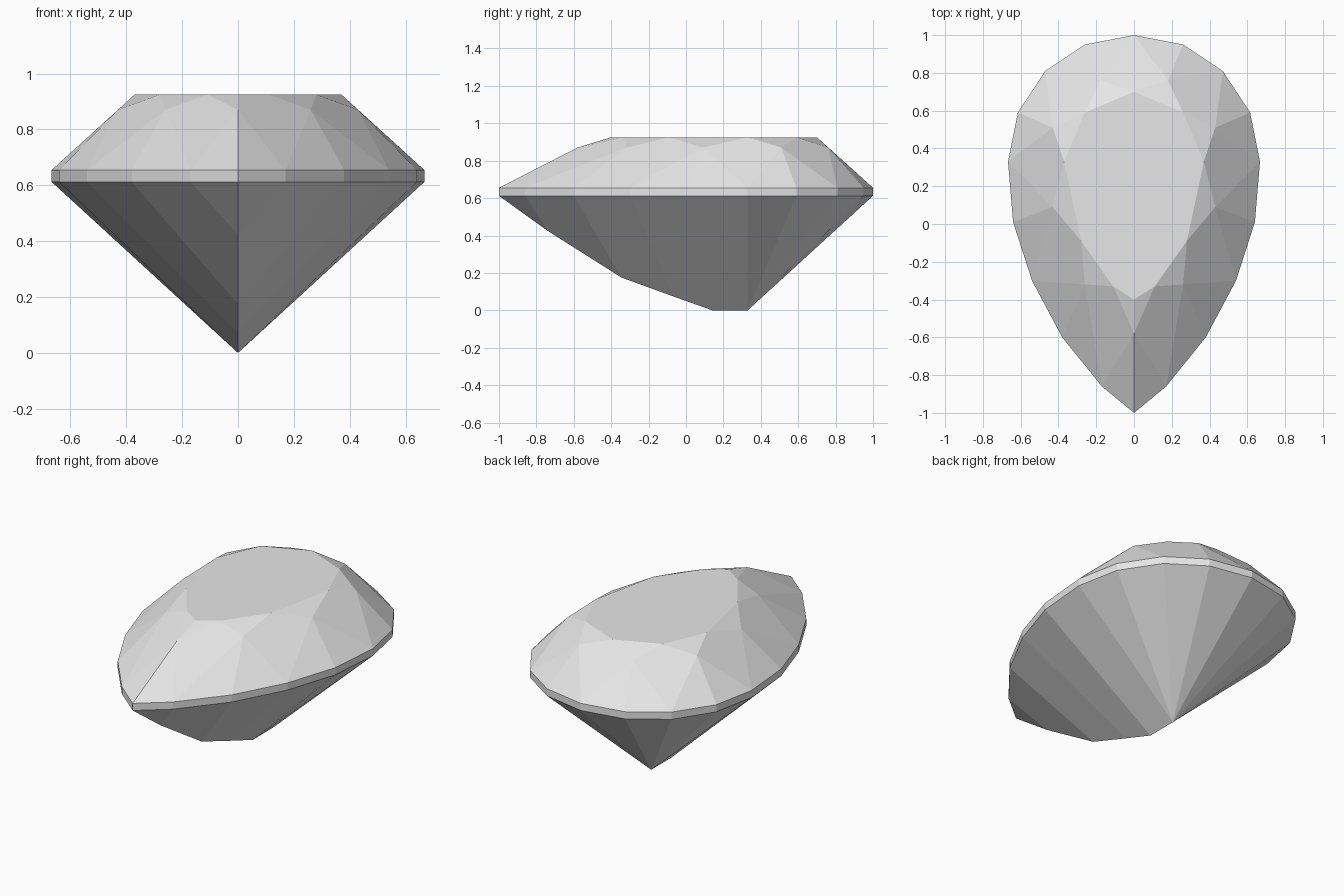
import bpy, bmesh, math

cube = bpy.data.objects.get("Cube")
if cube:
    bpy.data.objects.remove(cube, do_unlink=True)

stone = bpy.data.materials.new("pale_grey_stone")
stone.use_nodes = True
colour = (0.8, 0.8, 0.8, 1)
stone.diffuse_color = colour
stone.node_tree.nodes["Principled BSDF"].inputs["Base Color"].default_value = colour

# Heights of the horizontal levels
TABLE, STAR, RIM, BASE = 0.925, 0.87, 0.655, 0.612

# Half of the pear outline, from rounded back to pointed front
outline = [(0, 1), (0.26, 0.95), (0.47, 0.81), (0.615, 0.59), (0.667, 0.33),
           (0.64, 0.01), (0.54, -0.3), (0.38, -0.6), (0.17, -0.86), (0, -1)]
# Half of the flat table, and the outer corners of the star facets around it
table_half = [(0, 0.7), (0.26, 0.59), (0.37, 0.33), (0.28, -0.09), (0.11, -0.33), (0, -0.4)]
star_half = [(0.18, 0.76), (0.43, 0.51), (0.43, 0.09), (0.26, -0.32), (0, -0.58)]
# Keel line under the stone: (y, z)
keel_line = [(0.33, 0), (0.14, 0), (-0.07, 0.075), (-0.345, 0.175), (-0.74, 0.425)]


def level(points, z):
    return [(x, y, z) for x, y in points]


def build(name, faces):
    """Make an object from faces on the +x half plus their mirror images."""
    bm = bmesh.new()
    for face in faces:
        for side in (1, -1):
            bm.faces.new([bm.verts.new((side * x, y, z)) for x, y, z in face[::side]])
    bmesh.ops.remove_doubles(bm, verts=bm.verts[:], dist=0.0005)
    # Join the flat facets that cross the centre line
    seam = [e for e in bm.edges if len(e.link_faces) == 2
            and all(abs(v.co.x) < 0.0001 for v in e.verts)
            and e.calc_face_angle() < math.radians(1.5)]
    bmesh.ops.dissolve_edges(bm, edges=seam, use_verts=False)
    mesh = bpy.data.meshes.new(name)
    bm.to_mesh(mesh)
    bm.free()
    mesh.materials.append(stone)
    obj = bpy.data.objects.new(name, mesh)
    bpy.context.collection.objects.link(obj)
    return obj


rim, base = level(outline, RIM), level(outline, BASE)
table, star = level(table_half, TABLE), level(star_half, STAR)
keel = [(0, y, z) for y, z in keel_line]

# Crown: table, star facets, kites and the small triangles above the rim
crown = [table[::-1]]
for i, s in enumerate(star):
    crown.append([table[i], table[i + 1], s])
    if i < 4:
        for j in (2 * i, 2 * i + 1):
            crown.append([s, rim[j + 1], rim[j]])
    if i:
        crown.append([table[i], s, rim[2 * i], star[i - 1]])
crown.append([table[0], star[0], rim[0]])
crown.append([star[4], rim[9], rim[8]])
build("crown", crown)

# Girdle: thin upright band
build("girdle", [[rim[i], rim[i + 1], base[i + 1], base[i]] for i in range(9)])

# Pavilion: a fan at the back, then facets stepping forward along the keel
pavilion = [[base[i], base[i + 1], keel[0]] for i in range(4)]
for i in range(4):
    pavilion.append([base[i + 4], base[i + 5], keel[i + 1], keel[i]])
pavilion.append([base[8], base[9], keel[4]])
build("pavilion", pavilion)

# Make all facets face outwards
for name in ("crown", "girdle", "pavilion"):
    mesh = bpy.data.objects[name].data
    bm = bmesh.new()
    bm.from_mesh(mesh)
    for f in bm.faces:
        c = f.calc_center_median()
        c.y -= max(-0.5, min(0.33, c.y))
        c.z -= 0.6
        if f.normal.dot(c) < 0:
            f.normal_flip()
    bm.to_mesh(mesh)
    bm.free()
